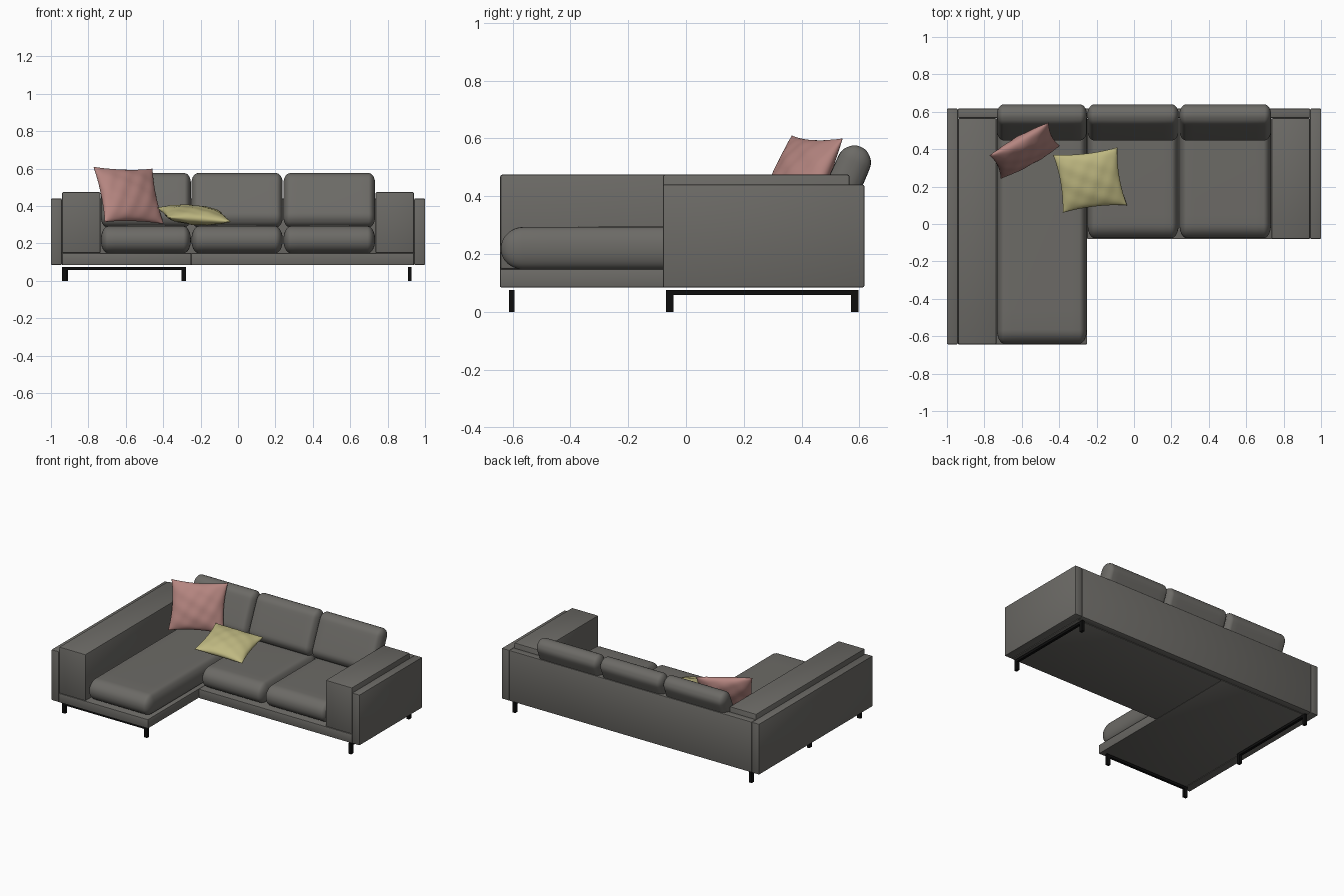
import bpy, bmesh, math
from mathutils import Vector, Matrix

if "Cube" in bpy.data.objects:
    bpy.data.objects.remove(bpy.data.objects["Cube"])


def material(name, rgb):
    m = bpy.data.materials.new(name)
    m.diffuse_color = (*rgb, 1)
    m.use_nodes = True
    m.node_tree.nodes["Principled BSDF"].inputs["Base Color"].default_value = m.diffuse_color
    return m


GREY = material("warm grey fabric", (0.15, 0.145, 0.133))
BLACK = material("black metal", (0.004, 0.004, 0.004))
PINK = material("dusty pink fabric", (0.46, 0.235, 0.215))
YELLOW = material("pale yellow fabric", (0.52, 0.48, 0.22))


def finish(name, bm, mat, angle):
    bmesh.ops.recalc_face_normals(bm, faces=bm.faces)
    me = bpy.data.meshes.new(name)
    bm.to_mesh(me)
    bm.free()
    me.materials.append(mat)
    ob = bpy.data.objects.new(name, me)
    bpy.context.collection.objects.link(ob)
    bpy.ops.object.select_all(action='DESELECT')
    ob.select_set(True)
    bpy.context.view_layer.objects.active = ob
    bpy.ops.object.shade_smooth_by_angle(angle=math.radians(angle))
    return ob


def box(name, x, y, z, mat=GREY, bevel=0.005):
    """Box from (min, max) ranges with softened edges."""
    bm = bmesh.new()
    bmesh.ops.create_cube(bm, size=1)
    for v in bm.verts:
        v.co = Vector([(a + b) / 2 + c * (b - a) for c, (a, b) in zip(v.co, (x, y, z))])
    if bevel:
        bmesh.ops.bevel(bm, geom=bm.edges[:], offset=bevel, segments=2,
                        profile=0.5, affect='EDGES')
    return finish(name, bm, mat, 35)


def cushion(name, center, size, radii, lean=0.0, crown=0.0, n=20):
    """Rounded box with a separate corner radius on each axis."""
    bm = bmesh.new()
    bmesh.ops.create_cube(bm, size=2)
    bmesh.ops.subdivide_edges(bm, edges=bm.edges[:], cuts=n - 1, use_grid_fill=True)
    rot = Matrix.Rotation(lean, 3, 'X')
    for v in bm.verts:
        u = v.co.copy()
        inner = [math.copysign(min(1, abs(c) * 2), c) * (s / 2 - r)
                 for c, s, r in zip(u, size, radii)]
        d = Vector([math.copysign(max(0, abs(c) * 2 - 1), c) for c in u]).normalized()
        p = Vector([i + k * r for i, k, r in zip(inner, d, radii)])
        # soft filling on the broad side
        puff = crown * (1 - u.x ** 2) * (1 - u.z ** 2 if lean else 1 - u.y ** 2)
        if lean:
            p.y += puff * u.y
        else:
            p.z += puff * max(0, u.z)
        v.co = rot @ p + Vector(center)
    return finish(name, bm, GREY, 60)


def pillow(name, center, across, up, thick, mat, n=28):
    """Scatter pillow: two bulged sheets joined at a pinched outline."""
    across, up, center = Vector(across), Vector(up), Vector(center)
    normal = across.cross(up).normalized()
    bm = bmesh.new()
    for side in (1, -1):
        g = {}
        for i in range(n + 1):
            for j in range(n + 1):
                u, v = math.sin(math.pi * (i / n - .5)), math.sin(math.pi * (j / n - .5))
                a = u * (1 - 0.09 * (1 - v * v) * u * u)
                b = v * (1 - 0.09 * (1 - u * u) * v * v)
                f = max(0, (1 - u * u) * (1 - v * v))
                h = thick * f ** 0.5 * (0.93 + 0.07 * math.sin(9 * u + 2 * v) * math.cos(8 * v - 3 * u))
                g[i, j] = bm.verts.new(center + across * a + up * b + normal * h * side)
        for i in range(n):
            for j in range(n):
                bm.faces.new((g[i, j], g[i + 1, j], g[i + 1, j + 1], g[i, j + 1]))
    bmesh.ops.remove_doubles(bm, verts=bm.verts[:], dist=0.0004)
    return finish(name, bm, mat, 70)


# Plinth: chaise part and sofa part
box("chaise_base", (-0.94, -0.25), (-0.643, 0.565), (0.085, 0.148), bevel=0.003)
box("sofa_base", (-0.25, 0.94), (-0.08, 0.565), (0.085, 0.148), bevel=0.003)

# Outer shell panels
box("left_panel", (-1, -0.942), (-0.643, 0.617), (0.085, 0.44))
box("right_panel", (0.942, 1), (-0.08, 0.617), (0.085, 0.44))
box("back_panel", (-0.942, 0.942), (0.567, 0.617), (0.085, 0.44))

# Padded arms
box("left_arm", (-0.941, -0.735), (-0.643, 0.566), (0.148, 0.475), bevel=0.008)
box("right_arm", (0.735, 0.941), (-0.08, 0.566), (0.148, 0.475), bevel=0.008)

# Seat and back cushions, one pair per seat
for name, x0, x1, front in (("chaise", -0.733, -0.252, -0.64),
                            ("middle", -0.249, 0.239, -0.076),
                            ("right", 0.243, 0.733, -0.076)):
    cx, w = (x0 + x1) / 2, x1 - x0
    cushion(name + "_seat_cushion", (cx, (front + 0.56) / 2, 0.219),
            (w, 0.56 - front, 0.142), (0.04, 0.075, 0.068), crown=0.005)
    cushion(name + "_back_cushion", (cx, 0.543, 0.431),
            (w, 0.108, 0.305), (0.035, 0.05, 0.055), lean=math.radians(-24), crown=0.006)

# Scatter pillows
pillow("pink_pillow", (-0.585, 0.392, 0.457), (0.158, 0.088, -0.005),
       (-0.03, 0.062, 0.148), 0.062, PINK)
pillow("yellow_pillow", (-0.235, 0.235, 0.353), (0.172, 0.02, -0.012),
       (-0.026, 0.155, 0.026), 0.05, YELLOW)


# Sled legs: two posts joined by a top bar, along x or y
def sled(name, x, y, along_x):
    box(name + "_bar", x, y, (0.058, 0.075), BLACK, 0)
    lo, hi = x if along_x else y
    for tag, a, b in (("a", lo, lo + 0.026), ("b", hi - 0.026, hi)):
        box(name + "_post_" + tag, (a, b) if along_x else x,
            y if along_x else (a, b), (0, 0.06), BLACK, 0)


sled("front_leg", (-0.94, -0.277), (-0.612, -0.594), True)
for tag, s in (("left", -1), ("right", 1)):
    xs = sorted((s * 0.909, s * 0.928))
    sled(tag + "_leg", xs, (-0.07, 0.597), False)
